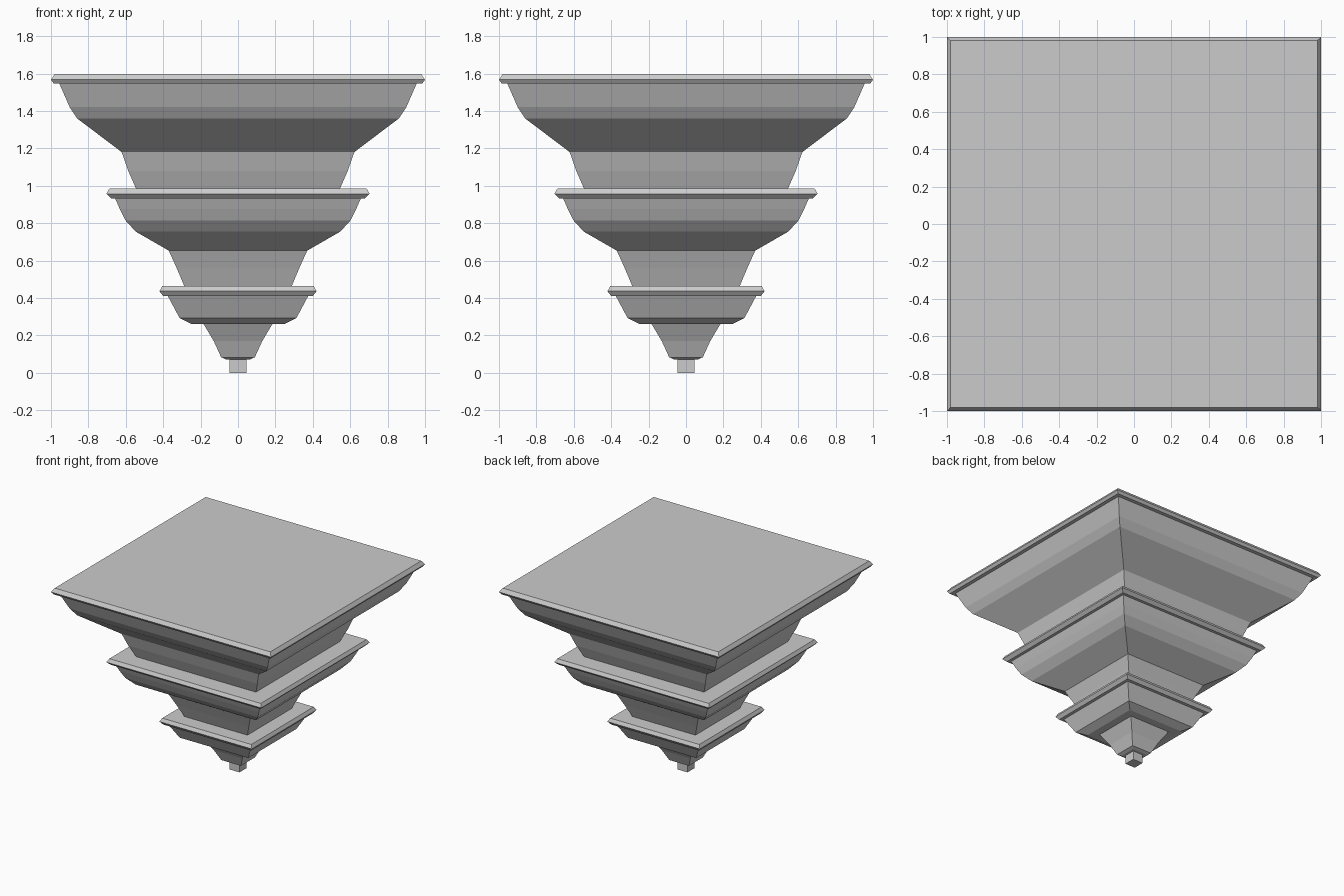
import bpy, bmesh

if "Cube" in bpy.data.objects:
    bpy.data.objects.remove(bpy.data.objects["Cube"])


def square_loft(name, profile, cap_bottom=False, cap_top=False):
    """Sweep a (half width, height) profile around a square plan."""
    bm = bmesh.new()
    rings = [[bm.verts.new((sx * w, sy * w, z))
              for sx, sy in ((-1, -1), (1, -1), (1, 1), (-1, 1))]
             for w, z in profile]
    for low, high in zip(rings, rings[1:]):
        for i in range(4):
            j = (i + 1) % 4
            bm.faces.new((low[i], low[j], high[j], high[i]))
    if cap_bottom:
        bm.faces.new(rings[0][::-1])
    if cap_top:
        bm.faces.new(rings[-1])
    mesh = bpy.data.meshes.new(name)
    bm.to_mesh(mesh)
    bm.free()
    obj = bpy.data.objects.new(name, mesh)
    bpy.context.collection.objects.link(obj)
    return obj


# Square peg at the foot, with the ledge out to the first tier
square_loft("foot_peg", [(0.045, 0), (0.045, 0.072), (0.065, 0.072)], cap_bottom=True)

# Lower tier: flared neck, bowl, chamfered lip and ledge
square_loft("lower_tier", [
    (0.065, 0.072), (0.09, 0.083), (0.13, 0.17), (0.185, 0.262),
    (0.25, 0.262), (0.312, 0.292), (0.375, 0.41),
    (0.40, 0.41), (0.42, 0.436), (0.405, 0.463), (0.287, 0.463)])

# Middle tier
square_loft("middle_tier", [
    (0.287, 0.463), (0.328, 0.56), (0.37, 0.653),
    (0.547, 0.755), (0.602, 0.815), (0.632, 0.875), (0.657, 0.933),
    (0.68, 0.933), (0.704, 0.957), (0.688, 0.984), (0.545, 0.984)])

# Upper tier, closed by the flat top slab
square_loft("upper_tier", [
    (0.545, 0.984), (0.587, 1.08), (0.622, 1.18),
    (0.86, 1.36), (0.90, 1.42), (0.955, 1.546),
    (0.985, 1.546), (1.0, 1.567), (0.98, 1.597)], cap_top=True)
